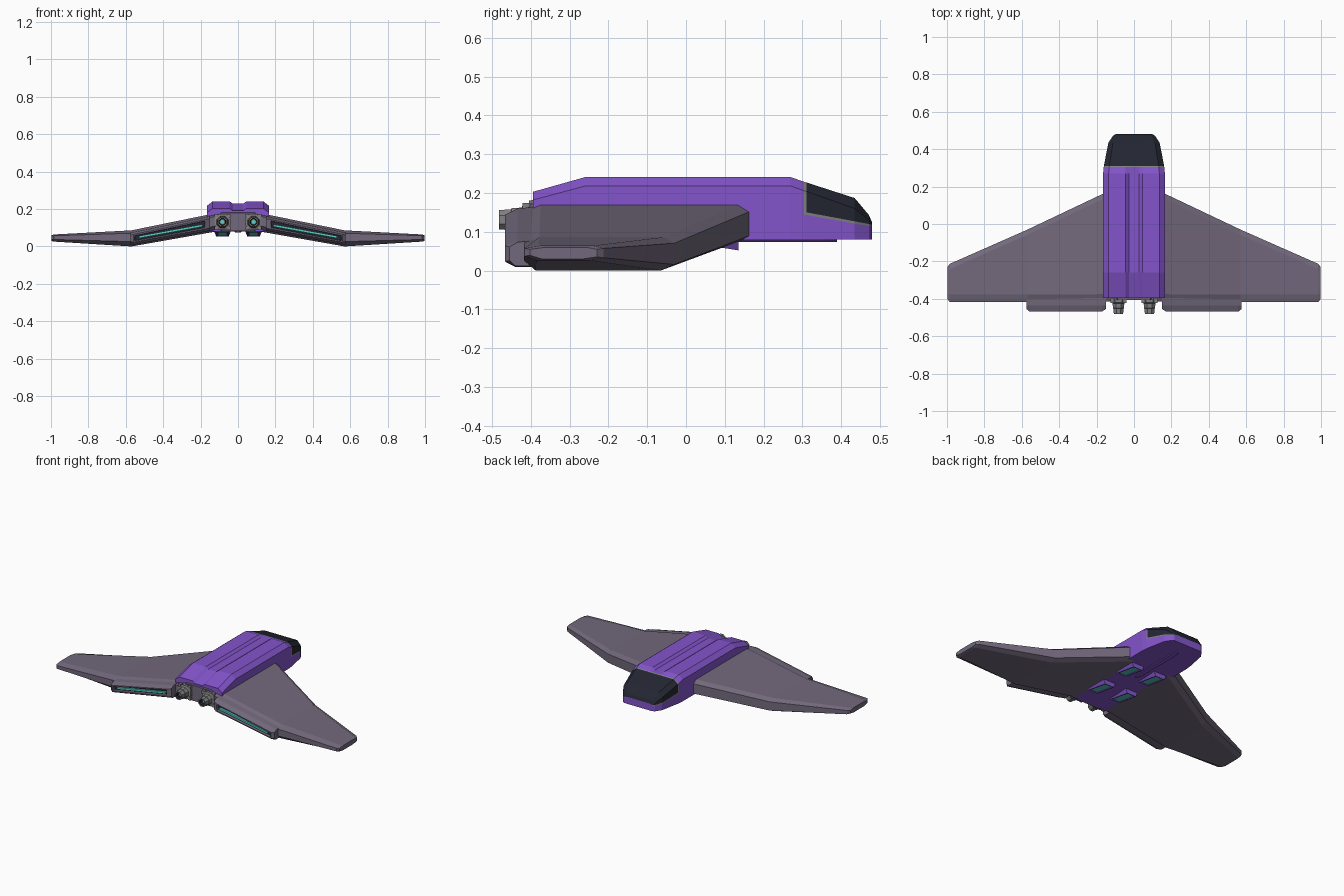
import bpy, bmesh, math
from mathutils import Matrix

if "Cube" in bpy.data.objects:
    bpy.data.objects.remove(bpy.data.objects["Cube"])


def material(name, r, g, b):
    m = bpy.data.materials.new(name)
    m.diffuse_color = (r, g, b, 1)
    m.use_nodes = True
    m.node_tree.nodes["Principled BSDF"].inputs["Base Color"].default_value = m.diffuse_color
    return m


PURPLE = material("purple_paint", 0.23, 0.09, 0.60)
GREY = material("hull_grey", 0.17, 0.14, 0.20)
TRIM = material("trim_grey", 0.22, 0.22, 0.23)
DARK = material("dark_glass", 0.017, 0.020, 0.032)
TEAL = material("teal_glow", 0.10, 0.65, 0.60)


def finish(bm, name, mats, mirror=False):
    bmesh.ops.recalc_face_normals(bm, faces=bm.faces[:])
    me = bpy.data.meshes.new(name)
    bm.to_mesh(me)
    bm.free()
    for m in mats:
        me.materials.append(m)
    ob = bpy.data.objects.new(name, me)
    bpy.context.collection.objects.link(ob)
    if mirror:
        ob.modifiers.new("mirror", "MIRROR").use_mirror_merge = False
    return ob


def loft(sections, pick=None):
    """Skin closed rings of equal length; pick(section, side) gives the material slot."""
    bm = bmesh.new()
    rings = [[bm.verts.new(p) for p in s] for s in sections]
    n = len(rings[0])
    for i, (a, b) in enumerate(zip(rings, rings[1:])):
        for j in range(n):
            k = (j + 1) % n
            f = bm.faces.new((a[j], a[k], b[k], b[j]))
            if pick:
                f.material_index = pick(i, j)
    bm.faces.new(rings[0])
    bm.faces.new(rings[-1])
    return bm


def recess(bm, axis, sign, width, depth, slot):
    """Sink an inset panel into the face that looks most along the axis."""
    bmesh.ops.recalc_face_normals(bm, faces=bm.faces[:])
    f = max(bm.faces, key=lambda f: f.normal[axis] * sign)
    bmesh.ops.inset_individual(bm, faces=[f], thickness=width)
    bmesh.ops.inset_individual(bm, faces=[f], thickness=0.002, depth=-depth)
    f.material_index = slot


# Fuselage: y, half width, lower belt, upper belt, shoulder, top, groove depth
stations = [
    (-0.395, 0.165, 0.130, 0.138, 0.182, 0.203, 0.012),
    (-0.260, 0.165, 0.135, 0.143, 0.218, 0.241, 0.012),
    (0.270, 0.165, 0.140, 0.148, 0.218, 0.241, 0.012),
    (0.304, 0.162, 0.143, 0.150, 0.206, 0.229, 0.000),
    (0.311, 0.161, 0.143, 0.150, 0.204, 0.227, 0.000),
    (0.435, 0.137, 0.121, 0.127, 0.160, 0.187, 0.000),
    (0.472, 0.112, 0.115, 0.120, 0.130, 0.143, 0.000),
    (0.480, 0.098, 0.114, 0.118, 0.120, 0.124, 0.000)]


def body_ring(y, w, b1, b2, sh, top, groove):
    half = [(w, 0.08), (w, b1), (w, b2), (w, sh), (w * 0.82, top),
            (0.045, top), (0.028, top - groove)]
    return [(x, y, z) for x, z in half] + [(-x, y, z) for x, z in reversed(half)]


def body_colour(i, j):
    side = min(j, 12 - j)          # 0 = lower side, 1 = belt, 2+ = above belt
    if i < 3 or side < 1:
        return 0
    return 1 if i == 3 or side == 1 else 2


finish(loft([body_ring(*s) for s in stations], body_colour), "fuselage", [PURPLE, TRIM, DARK])


# Wings: cranked section with bevelled leading and trailing edges
def wing_ring(x, lead, trail, top, bottom):
    t = top - bottom
    c = 0.18 * t
    return [(x, lead, top - c), (x, lead - 0.028, top), (x, trail + 0.04, top),
            (x, trail, top - c), (x, trail, bottom + 0.3 * t),
            (x, trail + 0.03, bottom), (x, lead - 0.035, bottom), (x, lead, bottom + c)]


finish(loft([wing_ring(0.10, 0.193, -0.415, 0.182, 0.083),
             wing_ring(0.57, -0.03, -0.418, 0.086, 0.0),
             wing_ring(0.985, -0.213, -0.417, 0.064, 0.026),
             wing_ring(0.998, -0.230, -0.402, 0.060, 0.030)]), "wings", [GREY], True)


# Engine flaps behind the inner wings, with a recessed slot and light strip
def flap_ring(x, top, bottom, inset=0.0):
    y = -0.467 + inset
    return [(x, -0.39, top), (x, -0.435, top - 0.004), (x, y, top - 0.016),
            (x, y, bottom + 0.014), (x, -0.44, bottom), (x, -0.39, bottom)]


bm = loft([flap_ring(0.15, 0.164, 0.083, 0.012), flap_ring(0.17, 0.160, 0.080),
           flap_ring(0.56, 0.080, 0.009), flap_ring(0.575, 0.077, 0.012, 0.012)])
recess(bm, 1, -1, 0.010, 0.018, 1)
finish(bm, "engine_flaps", [GREY, DARK], True)


def strip_ring(x, z):
    return [(x, y, z + d) for y, d in ((-0.462, 0.006), (-0.462, -0.006),
                                       (-0.44, -0.006), (-0.44, 0.006))]


finish(loft([strip_ring(0.19, 0.112), strip_ring(0.53, 0.050)]), "light_strips", [TEAL], True)


# Tail plate holding the guns
def plate_ring(y, w, lo, hi, c):
    return [(x, y, z) for x, z in (
        (w, lo + c), (w, hi - c), (w - c, hi), (c - w, hi),
        (-w, hi - c), (-w, lo + c), (c - w, lo), (w - c, lo))]


finish(loft([plate_ring(-0.38, 0.115, 0.083, 0.185, 0.02),
             plate_ring(-0.405, 0.105, 0.083, 0.180, 0.02)]), "tail_plate", [GREY])


# Nozzles: octagonal collar, tapering barrel, hollow mouth with glow
def oct_ring(y, r):
    return [(0.083 + r * math.cos(a), y, 0.131 + r * math.sin(a))
            for a in [math.pi / 8 + k * math.pi / 4 for k in range(8)]]


profile = [(-0.39, 0.046), (-0.420, 0.046), (-0.424, 0.034), (-0.450, 0.032),
           (-0.452, 0.029), (-0.482, 0.027), (-0.482, 0.020), (-0.455, 0.016)]
finish(loft([oct_ring(*p) for p in profile], lambda i, j: int(i == 6)),
       "nozzles", [TRIM, DARK], True)
finish(loft([oct_ring(-0.45, 0.010), oct_ring(-0.462, 0.010)]), "nozzle_glow", [TEAL], True)

# Small clamp blocks at the corners of each collar
bm = bmesh.new()
for dx in (-0.034, 0.034):
    for dz in (-0.034, 0.034):
        bmesh.ops.create_cube(bm, size=1, matrix=Matrix.Translation((0.083 + dx, -0.412, 0.131 + dz))
                              @ Matrix.Diagonal((0.018, 0.02, 0.018, 1)))
finish(bm, "collar_clamps", [TRIM], True)

# Belly thruster pods: wedges that deepen toward the nose, glowing underneath
for label, y in (("fore", 0.135), ("aft", -0.120)):
    def pod_ring(yy, z):
        return [(0.083 - 0.046, yy, 0.085), (0.083 + 0.046, yy, 0.085),
                (0.083 + 0.033, yy, z), (0.083 - 0.033, yy, z)]
    bm = loft([pod_ring(y - 0.15, 0.076), pod_ring(y, 0.052)])
    recess(bm, 2, -1, 0.009, 0.004, 1)
    finish(bm, label + "_belly_pods", [PURPLE, TEAL], True)

# Raised keel rib along the belly
bm = loft([plate_ring(y, w, 0.074, 0.09, 0.004)
           for y, w in ((0.02, 0.008), (0.05, 0.018), (0.36, 0.018), (0.39, 0.008))])
finish(bm, "keel_rib", [PURPLE])
